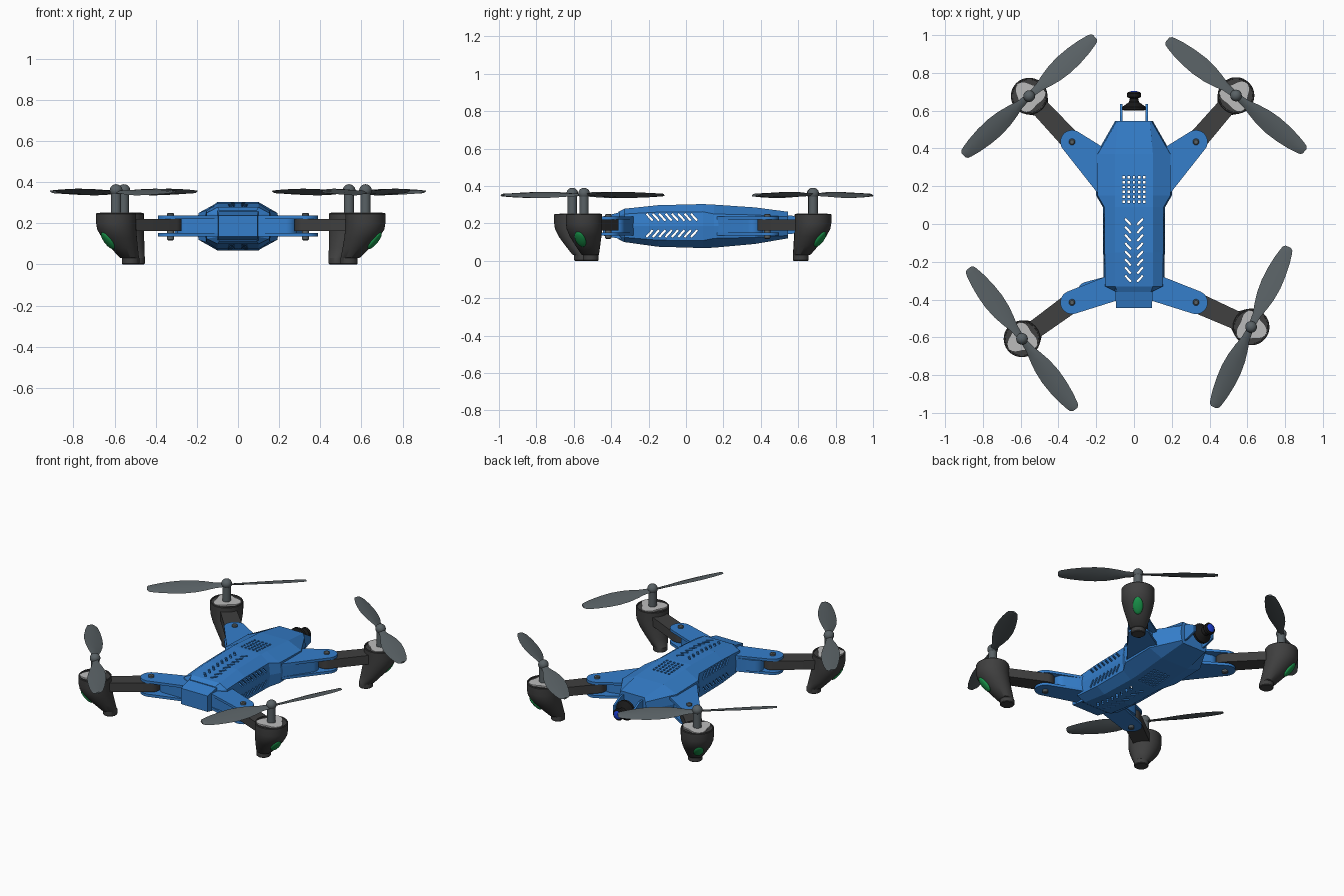
import bpy, bmesh
from math import pi, cos, sin, radians, atan2
from mathutils import Vector, Matrix

if "Cube" in bpy.data.objects:
    bpy.data.objects.remove(bpy.data.objects["Cube"])


def material(name, r, g, b):
    m = bpy.data.materials.new(name)
    m.diffuse_color = (r, g, b, 1)
    m.use_nodes = True
    m.node_tree.nodes["Principled BSDF"].inputs["Base Color"].default_value = m.diffuse_color
    return m


BLUE = material("blue_plastic", 0.035, 0.21, 0.6)
DARK = material("dark_plastic", 0.05, 0.05, 0.05)
BLADE = material("blade_grey", 0.1, 0.12, 0.13)
LIGHT = material("motor_cap", 0.5, 0.5, 0.5)
GREEN = material("green_lamp", 0.01, 0.3, 0.07)
BLACK = material("camera_black", 0.01, 0.01, 0.01)
LENS = material("lens_blue", 0.01, 0.05, 0.7)


def make(name, bm, mat=None, matrix=None, smooth=True):
    bmesh.ops.recalc_face_normals(bm, faces=bm.faces)
    me = bpy.data.meshes.new(name)
    bm.to_mesh(me)
    bm.free()
    ob = bpy.data.objects.new(name, me)
    bpy.context.collection.objects.link(ob)
    if mat:
        me.materials.append(mat)
    if matrix:
        ob.matrix_world = matrix
    bpy.ops.object.select_all(action='DESELECT')
    ob.select_set(True)
    bpy.context.view_layer.objects.active = ob
    if smooth:
        bpy.ops.object.shade_smooth_by_angle(angle=radians(35))
    return ob


def loft(bm, rings):
    rows = [[bm.verts.new(p) for p in r] for r in rings]
    n = len(rows[0])
    for a, b in zip(rows, rows[1:]):
        for i in range(n):
            bm.faces.new((a[i], a[(i + 1) % n], b[(i + 1) % n], b[i]))
    bm.faces.new(rows[0])
    bm.faces.new(rows[-1])
    return bm


def circle(x, y, r, n=32):
    return [(x + r * cos(2 * pi * i / n), y + r * sin(2 * pi * i / n)) for i in range(n)]


def turned(name, rings, mat, matrix=None, n=32):
    # rings: (z, radius, x offset)
    return make(name, loft(bmesh.new(), [[(x, y, z) for x, y in circle(c, 0, r, n)]
                                         for z, r, c in rings]), mat, matrix)


def hull_prism(bm, pts, z0, z1):
    vs = [bm.verts.new((x, y, z)) for z in (z0, z1) for x, y in pts]
    res = bmesh.ops.convex_hull(bm, input=vs)
    junk = [v for v in set(res["geom_interior"] + res["geom_unused"])
            if isinstance(v, bmesh.types.BMVert)]
    bmesh.ops.delete(bm, geom=junk, context='VERTS')


def box(bm, loc, size, rot=None):
    m = Matrix.Translation(loc) @ (rot or Matrix()) @ Matrix.Diagonal((*size, 1))
    bmesh.ops.create_cube(bm, size=1, matrix=m)


def ball(name, mat, matrix):
    bm = bmesh.new()
    bmesh.ops.create_uvsphere(bm, u_segments=20, v_segments=12, radius=1)
    return make(name, bm, mat, matrix)


# Hollow faceted fuselage: y, top half width, side half width, top, shoulder, lower shoulder, bottom
stations = [(-.36, .09, .10, .262, .24, .135, .115),
            (-.33, .10, .16, .278, .25, .125, .10),
            (-.15, .10, .163, .297, .26, .11, .075),
            (.09, .10, .165, .303, .262, .108, .068),
            (.15, .10, .20, .30, .25, .12, .07),
            (.37, .10, .20, .285, .245, .125, .09),
            (.545, .085, .10, .262, .235, .135, .12)]
rings = []
for y, wt, wo, zt, zs, zl, zb in stations:
    half = [(wt, zt), (wo - .008, zs), (wo, .187), (wo - .008, zl), (wt, zb)]
    rings.append([(x, y, z) for x, z in half] + [(-x, y, z) for x, z in reversed(half)])
body = make("fuselage", loft(bmesh.new(), rings), BLUE, smooth=False)
solid = body.modifiers.new("shell", 'SOLIDIFY')
solid.thickness = 0.012

# Vent cutters: top chevrons and dot grid, then slanted side louvres
top_cut, side_cut = bmesh.new(), bmesh.new()
for i in range(8):
    for s in (-1, 1):
        box(top_cut, (s * .032, .012 - i * .043, .185), (.045, .011, .4),
            Matrix.Rotation(s * radians(48), 4, 'Z'))
for i in range(5):
    for j in range(6):
        box(top_cut, (-.054 + i * .027, .118 + j * .026, .185), (.013, .013, .4))
for i in range(8):
    for z, s in ((.233, 1), (.145, -1)):
        box(side_cut, (0, -.195 + i * .034, z), (.5, .011, .05),
            Matrix.Rotation(s * radians(42), 4, 'X'))
for bm in (top_cut, side_cut):
    cutter = make("vent_cutter", bm, smooth=False)
    cutter.hide_render = True
    mod = body.modifiers.new("vents", 'BOOLEAN')
    mod.object = cutter
    mod.solver = 'EXACT'
bpy.context.view_layer.objects.active = body
cutters = [m.object for m in body.modifiers if m.type == 'BOOLEAN']
for m in list(body.modifiers):
    bpy.ops.object.modifier_apply(modifier=m.name)
for c in cutters:
    bpy.data.objects.remove(c)

# Tail block
bm = bmesh.new()
loft(bm, [[(-w, y, b), (w, y, b), (w, y, t), (-w, y, t)]
          for y, w, b, t in ((-.445, .095, .135, .237), (-.34, .10, .115, .262))])
make("tail_block", bm, BLUE, smooth=False)

# Camera bracket and camera at the nose
for s in (-1, 1):
    bm = bmesh.new()
    loft(bm, [[(s * .068 + d, y, z) for y, z in ((.52, .14), (.575, .145), (.635, .165),
                                               (.635, .205), (.575, .24), (.52, .245))]
              for d in (-.006, .006)])
    make("camera_bracket", bm, BLUE, smooth=False)
aim = Matrix.Translation((0, 0, .185)) @ Matrix.Rotation(-pi / 2, 4, 'X')
turned("camera", [(.60, .05, 0), (.605, .062, 0), (.62, .062, 0), (.645, .027, 0),
                  (.665, .022, 0), (.672, .036, 0), (.692, .036, 0), (.698, .03, 0)], BLACK, aim)
ball("camera_lens", LENS, Matrix.Translation((0, .693, .185)) @ Matrix.Diagonal((.029, .012, .029, 1)))

# Arms: pin, motor, propeller angle, pitch direction
rotors = [((-.328, .435), (-.555, .677), 42, 1),
          ((.328, .435), (.54, .68), 141, -1),
          ((-.328, -.415), (-.593, -.608), -53, -1),
          ((.328, -.415), (.62, -.545), 65, 1)]
front_root = [(.09, .36), (.19, .37), (.19, .16), (.09, .2)]
rear_root = [(.09, -.405), (.09, -.3), (.155, -.28)]
blade_shape = [(.015, .018), (.07, .024), (.12, .038), (.18, .051), (.25, .057), (.32, .054),
               (.39, .045), (.44, .034), (.458, .028), (.468, .016)]

for pin, motor, angle, pitch in rotors:
    side = 1 if pin[0] > 0 else -1
    root = [(side * x, y) for x, y in (front_root if pin[1] > 0 else rear_root)]
    out = (Vector(motor) - Vector(pin)).normalized()

    # Forked blue hinge mount
    bm = bmesh.new()
    for z0, z1 in ((.135, .152), (.221, .237)):
        hull_prism(bm, root + circle(*pin, .062), z0, z1)
    inner = Vector(pin) - out * .1
    hull_prism(bm, root + circle(*inner, .05), .15, .223)
    make("hinge_mount", bm, BLUE)
    turned("hinge_pin", [(.117, .011, 0), (.122, .017, 0), (.246, .017, 0), (.251, .011, 0)], BLADE,
           Matrix.Translation((*pin, 0)), 16)

    # Folding arm
    bm = bmesh.new()
    hull_prism(bm, circle(*pin, .054) + circle(*(Vector(motor) - out * .04), .048), .163, .22)
    make("folding_arm", bm, DARK)

    # Motor pod with inward-set foot; local +x points outward
    place = Matrix.Translation((*motor, 0)) @ Matrix.Rotation(atan2(out.y, out.x), 4, 'Z')
    turned("motor_pod", [(0, .038, -.088), (.004, .042, -.088), (.03, .042, -.088),
                         (.033, .047, -.08), (.08, .066, -.05), (.13, .085, -.02),
                         (.17, .095, -.004), (.2, .097, 0), (.246, .097, 0), (.25, .094, 0),
                         (.25, .089, 0), (.243, .088, 0)], DARK, place, 40)
    # Three-lobed light cap
    bm = bmesh.new()
    lobe = [(i * pi / 24, .075 + .013 * cos(3 * i * pi / 24)) for i in range(48)]
    loft(bm, [[(r * cos(a), r * sin(a), z) for a, r in lobe] for z in (.235, .252)])
    make("motor_cap", bm, LIGHT, place)
    # Green side lamp
    ball("pod_lamp", GREEN, place @ Matrix.Translation((.049, 0, .115)) @
         Matrix.Rotation(radians(40), 4, 'Y') @ Matrix.Diagonal((.014, .03, .052, 1)))
    # Shaft and hub
    turned("motor_shaft", [(.24, .025, 0), (.345, .025, 0)], BLADE, place, 24)
    ball("propeller_hub", BLADE, Matrix.Translation((*motor, .36)) @ Matrix.Diagonal((.031, .031, .03, 1)))

    # Two pitched blades
    bm = bmesh.new()
    for s in (1, -1):
        sections = []
        for x, w in blade_shape:
            p = -pitch * radians(20 - 14 * x)
            sec = [(-w, 0), (-w * .4, .005), (w * .4, .005), (w, 0), (w * .4, -.004), (-w * .4, -.004)]
            sections.append([(s * x, s * (v * cos(p) - h * sin(p)), v * sin(p) + h) for v, h in sec])
        loft(bm, sections)
    make("propeller", bm, BLADE, Matrix.Translation((*motor, .352)) @
         Matrix.Rotation(radians(angle), 4, 'Z'))
